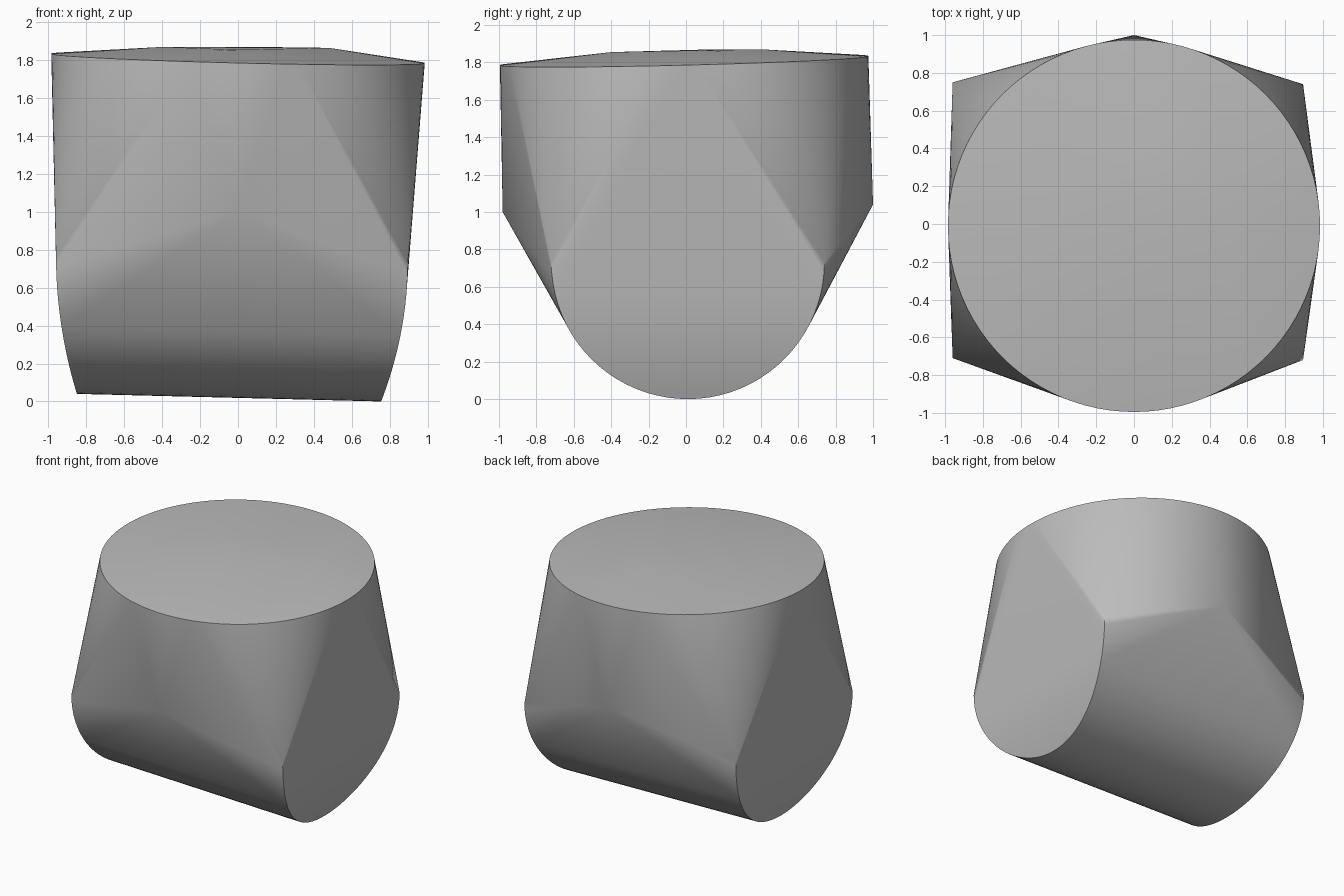
import bpy, bmesh
from math import cos, sin, pi

cube = bpy.data.objects.get("Cube")
if cube:
    bpy.data.objects.remove(cube, do_unlink=True)

grey = bpy.data.materials.new("plain_grey")
grey.use_nodes = True
colour = (0.5, 0.5, 0.5, 1)
grey.diffuse_color = colour
grey.node_tree.nodes["Principled BSDF"].inputs["Base Color"].default_value = colour


def rim(count=96, radius=0.985):
    """Slightly tilted circle around the top."""
    for i in range(count):
        a = 2 * pi * i / count
        x, y = radius * cos(a), radius * sin(a) - 0.01
        yield x, y, 1.81 - 0.025 * x + 0.025 * y


def end_arc(side, bottom, reach, bow, y_mid, radius=0.73, count=40):
    """Lower half circle of an end face, bowed inward towards its bottom."""
    for i in range(count + 1):
        a = pi + pi * i / count
        height = 1 + sin(a)
        yield (side * (reach - bow * (1 - height) ** 2),
               y_mid + radius * cos(a), bottom + radius * height)


# Top rim, the two rounded ends, and the front and back peaks
points = list(rim())
points += end_arc(1, 0.0, 0.895, 0.14, 0.01)
points += end_arc(-1, 0.04, 0.96, 0.11, 0.02)
points += [(0, -0.98, 1.0), (0, 1.0, 1.04)]
# Shallow crown of the lid
points += [(-0.4, 0.15, 1.87), (0.48, 0.1, 1.865), (0, -0.4, 1.855), (0.1, 0.4, 1.87)]

# Wrap everything in one tight skin
bm = bmesh.new()
for p in points:
    bm.verts.new(p)
hull = bmesh.ops.convex_hull(bm, input=bm.verts)
loose = {g for g in hull["geom_interior"] + hull["geom_unused"]
         if isinstance(g, bmesh.types.BMVert)}
bmesh.ops.delete(bm, geom=list(loose), context="VERTS")
bmesh.ops.recalc_face_normals(bm, faces=bm.faces)
mesh = bpy.data.meshes.new("rounded_block")
bm.to_mesh(mesh)
bm.free()
mesh.materials.append(grey)
block = bpy.data.objects.new("rounded_block", mesh)
bpy.context.collection.objects.link(block)

# Soft creases at the peaks, crisp edges round the lid and ends
bpy.context.view_layer.objects.active = block
block.select_set(True)
bpy.ops.object.shade_smooth_by_angle(angle=0.65)
